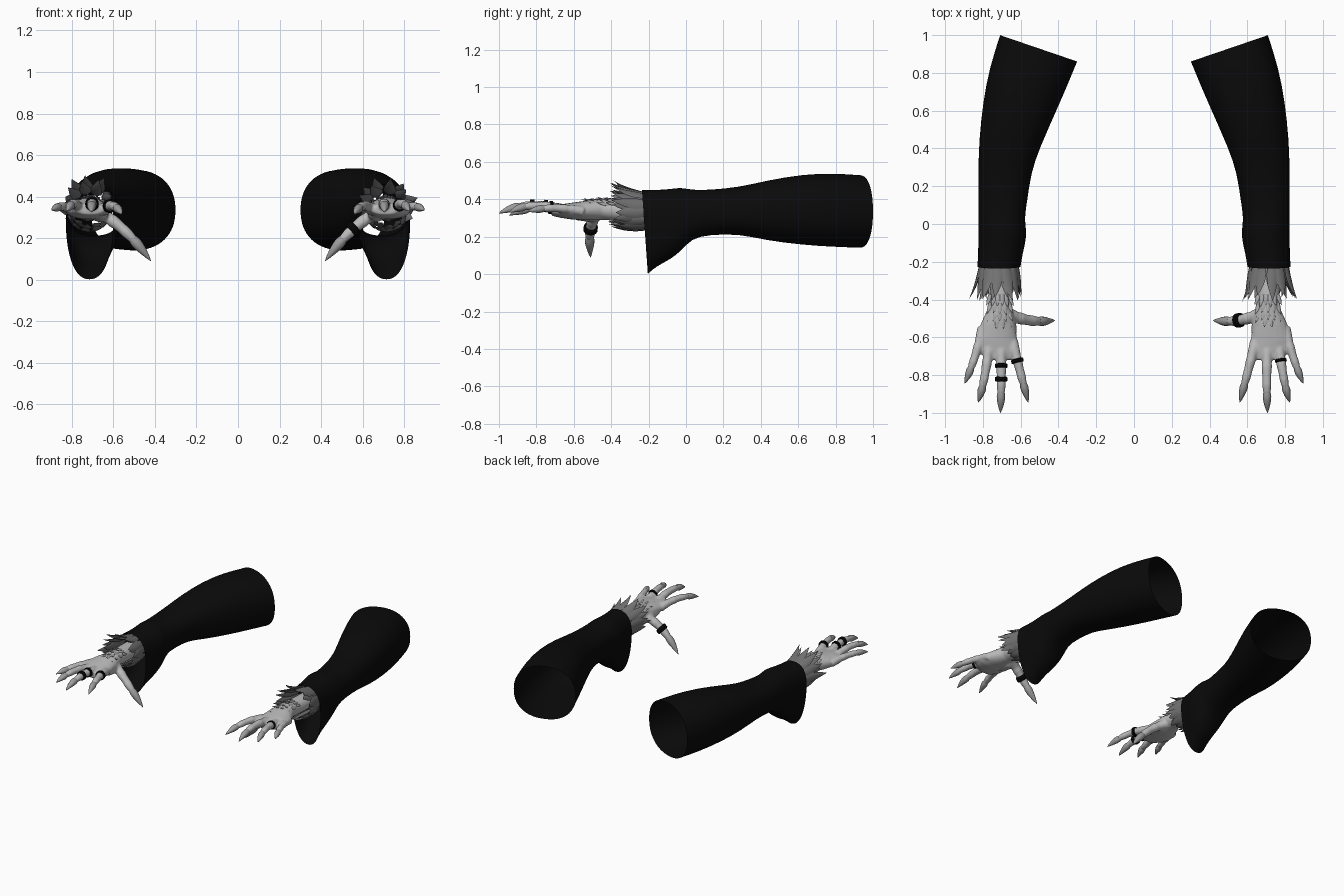
import bpy, bmesh, math, random
from mathutils import Vector

cube = bpy.data.objects.get("Cube")
if cube:
    bpy.data.objects.remove(cube, do_unlink=True)
random.seed(4)
UP = Vector((0, 0, 1))


def material(name, value):
    m = bpy.data.materials.new(name)
    m.use_nodes = True
    colour = (value, value, value, 1)
    m.diffuse_color = colour
    bsdf = m.node_tree.nodes["Principled BSDF"]
    bsdf.inputs["Base Color"].default_value = colour
    bsdf.inputs["Roughness"].default_value = 0.8
    return m


CLOTH = material("black cloth", 0.003)
METAL = material("black metal", 0.001)
SKIN = material("pale grey skin", 0.5)
CLAW = material("claw grey", 0.34)
FUR = material("dark grey fur", 0.17)
TUFT = material("light grey fur", 0.38)


def loft(bm, rings, capped=True):
    """Skin a list of point rings with quads."""
    rows = [[bm.verts.new(p) for p in ring] for ring in rings]
    n = len(rows[0])
    for a, b in zip(rows, rows[1:]):
        for i in range(n):
            j = (i + 1) % n
            bm.faces.new((a[i], a[j], b[j], b[i]))
    if capped:
        bm.faces.new(rows[0])
        bm.faces.new(rows[-1])


def tube(bm, path, radii, n=12, flat=1.0, up=UP):
    """Sweep an ellipse along a path; flat scales it in the up direction."""
    rings = []
    for i, p in enumerate(path):
        t = (path[min(i + 1, len(path) - 1)] - path[max(i - 1, 0)]).normalized()
        u = t.cross(up).normalized()
        v = u.cross(t)
        angles = [math.tau * k / n for k in range(n)]
        rings.append([p + radii[i] * (u * math.cos(a) + v * flat * math.sin(a)) for a in angles])
    loft(bm, rings)


def finish(name, bm, mat, side, angle=50):
    """Place a part on one side of the body and shade it."""
    for v in bm.verts:
        v.co.x *= side
    bmesh.ops.recalc_face_normals(bm, faces=bm.faces)
    mesh = bpy.data.meshes.new(name)
    bm.to_mesh(mesh)
    bm.free()
    mesh.materials.append(mat)
    mesh.shade_smooth()
    mesh.set_sharp_from_angle(angle=math.radians(angle))
    ob = bpy.data.objects.new(name, mesh)
    bpy.context.collection.objects.link(ob)
    return ob


def bezier(a, b, c, t):
    return a * (1 - t) ** 2 + b * (2 * t * (1 - t)) + c * t * t


# Sleeve sections: inner x, inner y, outer x, outer y, top z, bottom z
SLEEVE = [
    (.60, -.225, .83, -.225, .45, .0), (.59, -.16, .825, -.16, .45, .04),
    (.57, -.08, .825, -.08, .455, .08), (.57, -.03, .825, -.03, .465, .12),
    (.58, .03, .825, .03, .45, .19), (.565, .12, .825, .12, .45, .21),
    (.545, .27, .825, .3, .465, .215), (.50, .4, .82, .45, .5, .18),
    (.41, .6, .80, .65, .535, .155), (.345, .75, .765, .83, .54, .145),
    (.30, .86, .71, 1.0, .53, .14)]

# Palm sections: y, centre x, half width, centre z, half height
PALM = [(-.2, .715, .06, .335, .055), (-.38, .71, .06, .34, .055), (-.45, .71, .066, .345, .055),
        (-.53, .72, .092, .34, .053), (-.61, .727, .108, .337, .045),
        (-.67, .72, .105, .337, .036), (-.72, .71, .07, .338, .026)]

# Digits: base, bend control and tip, with a thickness
DIGITS = {
    "thumb": ((.68, -.47, .325), (.56, -.53, .28), (.42, -.51, .09), 1.2),
    "index": ((.645, -.62, .335), (.60, -.79, .385), (.56, -.945, .315), 1.0),
    "middle": ((.705, -.62, .335), (.70, -.84, .405), (.707, -1.0, .325), 1.05),
    "ring_finger": ((.765, -.62, .335), (.785, -.82, .40), (.825, -.945, .33), 1.0),
    "little": ((.80, -.55, .335), (.84, -.72, .37), (.897, -.845, .335), .95)}
BUMPS = [.031, .03, .028, .025, .027, .024, .023, .024, .021, .016]
CLAW_START = .68

# Bands on each side: digit, position along it, radius, half width
BANDS = {1: [("thumb", .50, .038, .017), ("ring_finger", .27, .031, .008)],
         -1: [("middle", .31, .033, .011), ("middle", .49, .032, .013), ("index", .31, .033, .011)]}


def make_sleeve(side):
    bm = bmesh.new()
    rings = []
    for k, (xi, yi, xo, yo, top, bottom) in enumerate(SLEEVE):
        ring = []
        zc = max((top + bottom) / 2, .30)
        for i in range(32):
            a = math.tau * i / 32
            c, s = math.cos(a), math.sin(a)
            c = math.copysign(abs(c) ** .88, c)
            s = math.copysign(abs(s) ** .88, s)
            f = (c + 1) / 2
            dz = s * (top - zc if s > 0 else zc - bottom)
            lean = -.07 * dz if k == 0 else 0
            ring.append((xi + (xo - xi) * f, yi + (yo - yi) * f + lean, zc + dz))
        rings.append(ring)
    loft(bm, rings, capped=False)
    ob = finish("sleeve", bm, CLOTH, side, 80)
    ob.modifiers.new("smooth_cloth", 'SUBSURF').levels = 1


def digit_point(name, t):
    a, b, c, _ = DIGITS[name]
    return bezier(Vector(a), Vector(b), Vector(c), t)


def make_hand(side):
    bm = bmesh.new()
    loft(bm, [[(x + w * math.cos(math.tau * i / 20), y, z + h * math.sin(math.tau * i / 20))
               for i in range(20)] for y, x, w, z, h in PALM])
    # fleshy base of the thumb
    tube(bm, [Vector((.70, -.44, .325)), Vector((.665, -.50, .318)), Vector((.66, -.58, .325)),
              Vector((.68, -.64, .33))], [.025, .043, .038, .02])
    for name, spec in DIGITS.items():
        n = len(BUMPS)
        path = [digit_point(name, (CLAW_START + .05) * i / (n - 1)) for i in range(n)]
        tube(bm, path, [r * spec[3] for r in BUMPS], flat=.95)
    ob = finish("hand", bm, SKIN, side)
    remesh = ob.modifiers.new("merge_fingers", 'REMESH')
    remesh.mode = 'VOXEL'
    remesh.voxel_size = .007
    remesh.use_smooth_shade = True
    soft = ob.modifiers.new("soften", 'SMOOTH')
    soft.factor = .5
    soft.iterations = 4

    # pointed claws
    bm = bmesh.new()
    for name, spec in DIGITS.items():
        ts = [CLAW_START + (1 - CLAW_START) * i / 6 for i in range(7)]
        radii = [r * spec[3] for r in (.018, .0215, .0205, .0175, .013, .008, .001)]
        tube(bm, [digit_point(name, t) for t in ts], radii)
    finish("claws", bm, CLAW, side)


def make_bands(side):
    for name, t, r, half in BANDS[side]:
        p = digit_point(name, t)
        d = (digit_point(name, t + .02) - p).normalized()
        bm = bmesh.new()
        tube(bm, [p + d * half * k for k in (-1, -.75, .75, 1)], [r * .88, r, r, r * .88], n=20)
        finish(name + "_band", bm, METAL, side)


def leaf(bm, base, control, tip, width, up, flat=.3):
    """One pointed lock of fur."""
    profile = (.45, .8, 1, .95, .72, .4, .02)
    path = [bezier(base, control, tip, i / 6) for i in range(7)]
    tube(bm, path, [width * w for w in profile], n=6, flat=flat, up=up)


def make_fur(side):
    # ruff of locks round the wrist in two layers
    bm = bmesh.new()
    for layer, count in ((0, 13), (1, 11)):
        for i in range(count):
            a = math.tau * (i + .5 * layer) / count + random.uniform(-.08, .08)
            out = Vector((math.cos(a), 0, math.sin(a)))
            rx, rz = .095 - .015 * layer, .093 - .015 * layer
            flare = .045 + .02 * out.z + random.uniform(-.012, .02)
            if out.z < -.3:
                flare = -.01
            base = Vector((.715 + rx * out.x, -.19, .335 + rz * out.z))
            control = base + out * .012 + Vector((0, -.12, 0))
            tip = base + out * flare + Vector((random.uniform(-.015, .015),
                                               -.18 - random.uniform(0, .035) - .015 * layer, 0))
            leaf(bm, base, control, tip, .031, out)
    finish("wrist_fur", bm, FUR, side, 60)

    # short tufts over the back of the hand
    bm = bmesh.new()
    for row, (y, count, span) in enumerate([(-.37, 6, .055), (-.41, 5, .052), (-.45, 5, .05),
                                            (-.485, 4, .042), (-.52, 2, .018)]):
        for i in range(count):
            f = 2 * i / (count - 1) - 1
            out = Vector((f * .7, 0, 1)).normalized()
            z = .397 - .022 * f * f - .002 * row
            base = Vector((.71 + span * f, y, z - .004))
            tip = base + Vector((.018 * f, -.058 - random.uniform(0, .016), .012 + .01 * random.random()))
            control = base + Vector((0, -.035, .006))
            leaf(bm, base, control, tip, .013, out, .5)
    finish("hand_tufts", bm, TUFT, side, 60)


for side in (1, -1):
    make_sleeve(side)
    make_hand(side)
    make_bands(side)
    make_fur(side)
